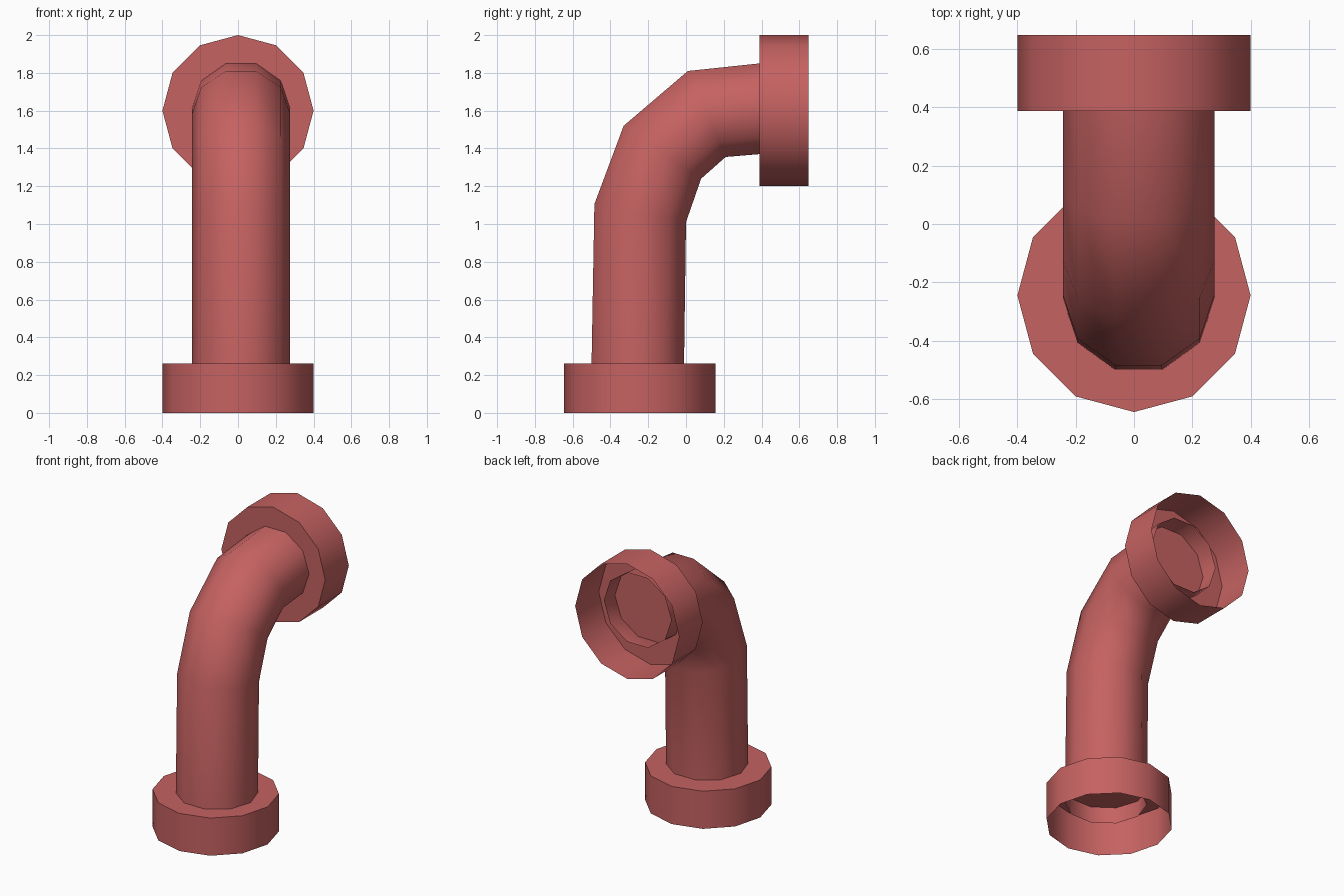
import bpy, bmesh, math
from mathutils import Vector

if "Cube" in bpy.data.objects:
    bpy.data.objects.remove(bpy.data.objects["Cube"])

red = bpy.data.materials.new("dusty red")
red.diffuse_color = (0.56, 0.122, 0.12, 1)
red.use_nodes = True
red.node_tree.nodes["Principled BSDF"].inputs["Base Color"].default_value = red.diffuse_color


def loft(name, rings, cap_last=False):
    """Skin a list of point rings into a thin open shell."""
    bm = bmesh.new()
    vs = [[bm.verts.new(p) for p in ring] for ring in rings]
    n = len(vs[0])
    for a, b in zip(vs, vs[1:]):
        for i in range(n):
            j = (i + 1) % n
            bm.faces.new((a[i], a[j], b[j], b[i]))
    if cap_last:
        bm.faces.new(vs[-1])
    bmesh.ops.recalc_face_normals(bm, faces=bm.faces)
    me = bpy.data.meshes.new(name)
    bm.to_mesh(me)
    bm.free()
    me.materials.append(red)
    ob = bpy.data.objects.new(name, me)
    bpy.context.collection.objects.link(ob)
    bpy.ops.object.select_all(action='DESELECT')
    ob.select_set(True)
    bpy.context.view_layer.objects.active = ob
    bpy.ops.object.shade_smooth_by_angle(angle=math.radians(42))
    return ob


def ring(center, u, v, sides):
    c, u, v = Vector(center), Vector(u), Vector(v)
    return [c + u * math.cos(a) + v * math.sin(a)
            for a in (2 * math.pi * i / sides for i in range(sides))]


# flanges: twelve-sided cups, open outward, closed on the pipe side
R = 0.4
loft("bottom_flange", [ring((0, -0.245, z), (R, 0, 0), (0, R, 0), 12)
                       for z in (0, 0.262)], cap_last=True)
loft("top_flange", [ring((0, y, 1.6), (R, 0, 0), (0, 0, R), 12)
                    for y in (0.648, 0.388)], cap_last=True)

# bent pipe: ten-sided rings from (outer y, z, inner y, z) of each section;
# both ends poke a little way into the cups
sections = [(-0.502, 0.15, -0.012, 0.15), (-0.485, 1.105, 0.0, 1.01),
            (-0.33, 1.52, 0.08, 1.24), (0.01, 1.81, 0.21, 1.355),
            (0.51, 1.863, 0.51, 1.38)]
rings = []
for oy, oz, iy, iz in sections:
    outer, inner = Vector((0.016, oy, oz)), Vector((0.016, iy, iz))
    half = (outer - inner) / 2 / math.sin(math.radians(72))
    rings.append(ring((outer + inner) / 2, (0.26, 0, 0), half, 10))
loft("bent_pipe", rings)
